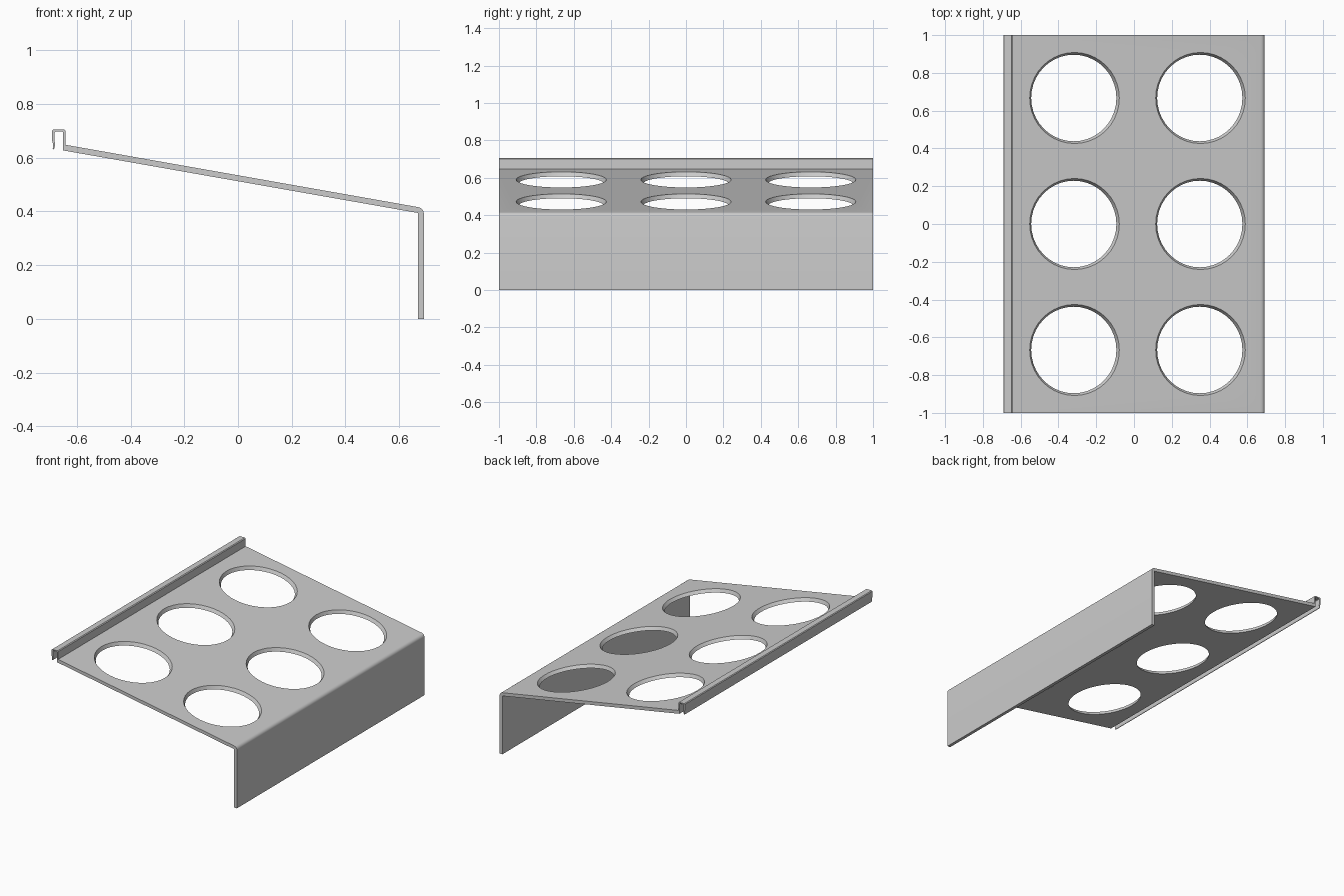
import bpy, bmesh, math
from mathutils import Vector, Matrix

if "Cube" in bpy.data.objects:
    bpy.data.objects.remove(bpy.data.objects["Cube"])

TILT = math.radians(10.02)   # downward slope of the tray towards +x


def mesh_object(name, bm):
    bmesh.ops.recalc_face_normals(bm, faces=bm.faces)
    me = bpy.data.meshes.new(name)
    bm.to_mesh(me)
    bm.free()
    ob = bpy.data.objects.new(name, me)
    bpy.context.collection.objects.link(ob)
    return ob


# Bent sheet profile (x, z): hook, sloping tray, rounded bend, front apron
bend = [(0.668 + 0.024 * math.cos(a), 0.392 + 0.024 * math.sin(a))
        for a in (math.radians(80 - 16 * i) for i in range(6))]
profile = [(-0.643, 0.648), *bend, (0.692, 0.0), (0.671, 0.0), (0.671, 0.394),
           (-0.651, 0.627),
           # inside of the hook
           (-0.651, 0.694), (-0.655, 0.698), (-0.679, 0.698), (-0.683, 0.694),
           (-0.683, 0.662), (-0.681, 0.648), (-0.685, 0.631),
           # outside of the hook
           (-0.690, 0.632), (-0.689, 0.650), (-0.692, 0.664),
           (-0.692, 0.701), (-0.687, 0.705), (-0.648, 0.705), (-0.643, 0.700)]

bm = bmesh.new()
face = bm.faces.new([bm.verts.new((x, -1, z)) for x, z in profile])
ext = bmesh.ops.extrude_face_region(bm, geom=[face])
bmesh.ops.translate(bm, vec=(0, 2, 0),
                    verts=[v for v in ext["geom"] if isinstance(v, bmesh.types.BMVert)])
shelf = mesh_object("perforated_shelf", bm)

# Tapered hole cutters, square to the tray: wide at the top, narrower below
THICK, R_TOP, R_LOW = 0.022, 0.241, 0.229
grow = (R_TOP - R_LOW) / THICK
over = 0.02
bm = bmesh.new()
for x in (-0.315, 0.352):
    for y in (-0.667, 0, 0.667):
        top = Vector((x, y, 0.5344 - x * math.tan(TILT)))
        rot = Matrix.Rotation(TILT, 4, 'Y')
        mid = Matrix.Translation((0, 0, -THICK / 2))
        bmesh.ops.create_cone(bm, cap_ends=True, segments=40,
                              radius1=R_LOW - grow * over, radius2=R_TOP + grow * over,
                              depth=THICK + 2 * over,
                              matrix=Matrix.Translation(top) @ rot @ mid)
cutter = mesh_object("hole_cutter", bm)
cutter.hide_render = True
cutter.hide_set(True)

mod = shelf.modifiers.new("holes", 'BOOLEAN')
mod.operation = 'DIFFERENCE'
mod.solver = 'EXACT'
mod.object = cutter

# Apply the holes, remove the helper, smooth the round parts
bpy.context.view_layer.objects.active = shelf
shelf.select_set(True)
bpy.ops.object.modifier_apply(modifier="holes")
bpy.data.objects.remove(cutter)
bpy.ops.object.shade_smooth_by_angle(angle=math.radians(25))
